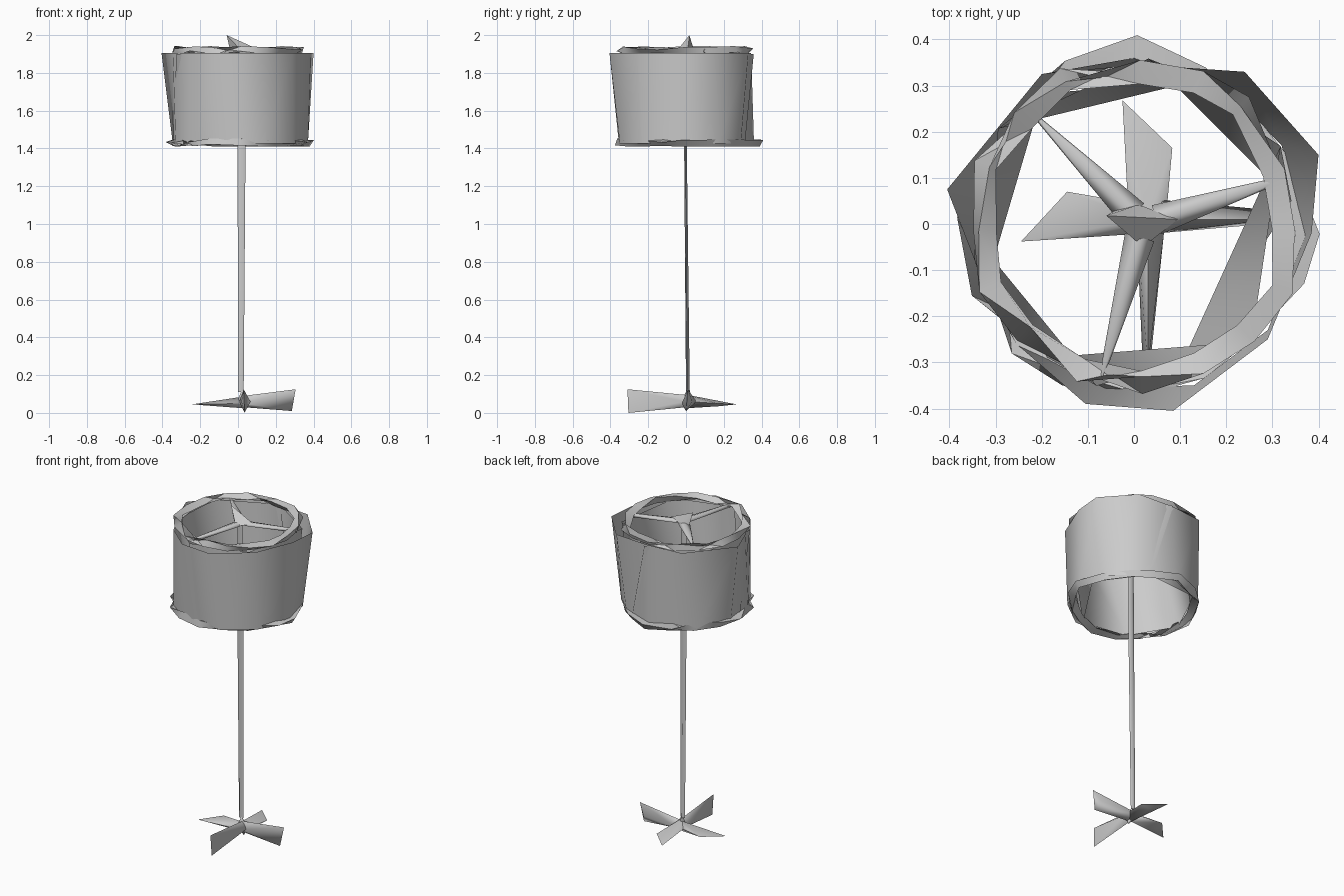
import bpy, bmesh, math, random
from mathutils import Vector

if "Cube" in bpy.data.objects:
    bpy.data.objects.remove(bpy.data.objects["Cube"])

random.seed(4)


def finish(name, bm):
    bmesh.ops.recalc_face_normals(bm, faces=bm.faces[:])
    me = bpy.data.meshes.new(name)
    bm.to_mesh(me)
    bm.free()
    for p in me.polygons:
        p.use_smooth = True
    me.set_sharp_from_angle(angle=math.radians(75))
    ob = bpy.data.objects.new(name, me)
    bpy.context.collection.objects.link(ob)
    return ob


def hull(name, pts):
    bm = bmesh.new()
    for p in pts:
        bm.verts.new(p)
    bmesh.ops.convex_hull(bm, input=bm.verts[:])
    junk = [v for v in bm.verts if not v.link_faces]
    bmesh.ops.delete(bm, geom=junk, context='VERTS')
    return finish(name, bm)


def polar(r, a, z):
    return Vector((r * math.cos(a), r * math.sin(a), z))


def loft(name, loops, closed=False):
    """Join closed point loops with quads; closed=True also joins last to first."""
    bm = bmesh.new()
    rows = [[bm.verts.new(p) for p in lp] for lp in loops]
    n = len(rows[0])
    for k in range(len(rows) - (0 if closed else 1)):
        a, b = rows[k], rows[(k + 1) % len(rows)]
        for i in range(n):
            j = (i + 1) % n
            bm.faces.new((a[i], a[j], b[j], b[i]))
    return finish(name, bm)


# Shade outer wall: irregular open drum
low = [(.37, -.03), (.32, .17), (.2, .29), (0, .36), (-.25, .255), (-.345, .06),
       (-.33, -.13), (-.255, -.26), (-.06, -.355), (.13, -.35), (.29, -.23)]
top = [(.385, -.02), (.40, .15), (.24, .33), (.02, .345), (-.2, .325), (-.405, .075),
       (-.345, -.08), (-.255, -.26), (-.105, -.39), (.085, -.405), (.29, -.25)]
loft("shade_outer_wall", [[(x, y, 1.425) for x, y in low],
                          [(x, y, 1.905) for x, y in top]])

# Shade lining: coarser, slightly twisted wall inside the drum
low_a = [8, 65, 125, 185, 237, 285]
top_a = [28, 85, 145, 205, 257, 315]
loft("shade_lining", [[polar(.345, math.radians(a), 1.43) for a in low_a],
                      [polar(.36, math.radians(a), 1.90) for a in top_a]])


# Rim trims: jagged, three-sided rings with optional bulges (angle: extra radius)
def trim(name, z, r, bulges):
    n = 16
    loops = []
    for i in range(n):
        a = i * math.tau / n + random.uniform(-.06, .06)
        out = r + random.uniform(-.012, .012) + bulges.get(i, 0)
        turn = random.uniform(0, math.tau / 3)
        loops.append([
            polar(out + .03 * math.cos(turn + k * math.tau / 3), a,
                  z + .022 * math.sin(turn + k * math.tau / 3))
            for k in range(3)])
    return loft(name, loops, closed=True)


trim("top_rim_trim", 1.92, .338, {})
trim("bottom_rim_trim", 1.432, .345, {0: .03, 4: .035, 15: .02, 8: .01})

# Spokes from the hub out to the top rim
for i, tip in enumerate([(-.21, .23), (.33, .10), (-.07, -.33)]):
    d = Vector((tip[0] - .02, tip[1], 0)).normalized()
    side = Vector((-d.y, d.x, 0))
    c = Vector((.02, 0, 1.92)) + d * .03
    e = Vector((tip[0], tip[1], 1.915))
    up = Vector((0, 0, .012))
    hull(f"spoke_{i + 1}", [c + side * .033, c - side * .033, c + up, c - up,
                            e + side * .005, e - side * .005, e + up, e - up])

# Finial: leaning wedge on the hub
hull("finial", [(-.06, .018, 2.0), (-.04, .03, 1.91), (.095, .01, 1.93),
                (.02, -.05, 1.915), (.01, .042, 1.92)])

# Pole: slim flattened prism running up to the hub
loft("pole", [
    [(.0, .01, .11), (.012, .0, .11), (.03, .008, .11), (.015, .02, .11)],
    [(-.002, -.004, 1.43), (.015, -.01, 1.43), (.04, -.004, 1.43), (.018, .004, 1.43)],
    [(.0, -.005, 1.92), (.015, -.01, 1.92), (.035, -.005, 1.92), (.018, .005, 1.92)],
])

# Base hub: small double-pointed knot
hull("base_hub", [(.02, .005, .12), (.04, .0, .01), (-.005, .0, .06), (.065, .0, .06),
                  (.03, -.03, .06), (.03, .04, .06)])

# Base legs: two flat blades and two upright blades
hull("leg_right", [(.03, .055, .06), (.03, -.022, .05), (.03, .01, .09), (.03, .0, .03),
                   (.305, .01, .125), (.285, .0, .01), (.265, .033, .06)])
hull("leg_left", [(.03, .04, .06), (.03, -.02, .05), (.02, .01, .085), (.02, .01, .025),
                  (-.245, -.038, .045), (-.145, .07, .055), (-.15, .01, .04)])
hull("leg_back", [(-.012, .02, .06), (.07, .02, .06), (.03, .01, .095), (.03, .01, .025),
                  (-.025, .268, .045), (.083, .165, .05), (.03, .17, .035)])
hull("leg_front", [(.006, -.01, .06), (.066, -.01, .06), (.03, .0, .095), (.03, .0, .03),
                   (.03, -.31, .125), (.035, -.305, .0), (.018, -.285, .06)])
